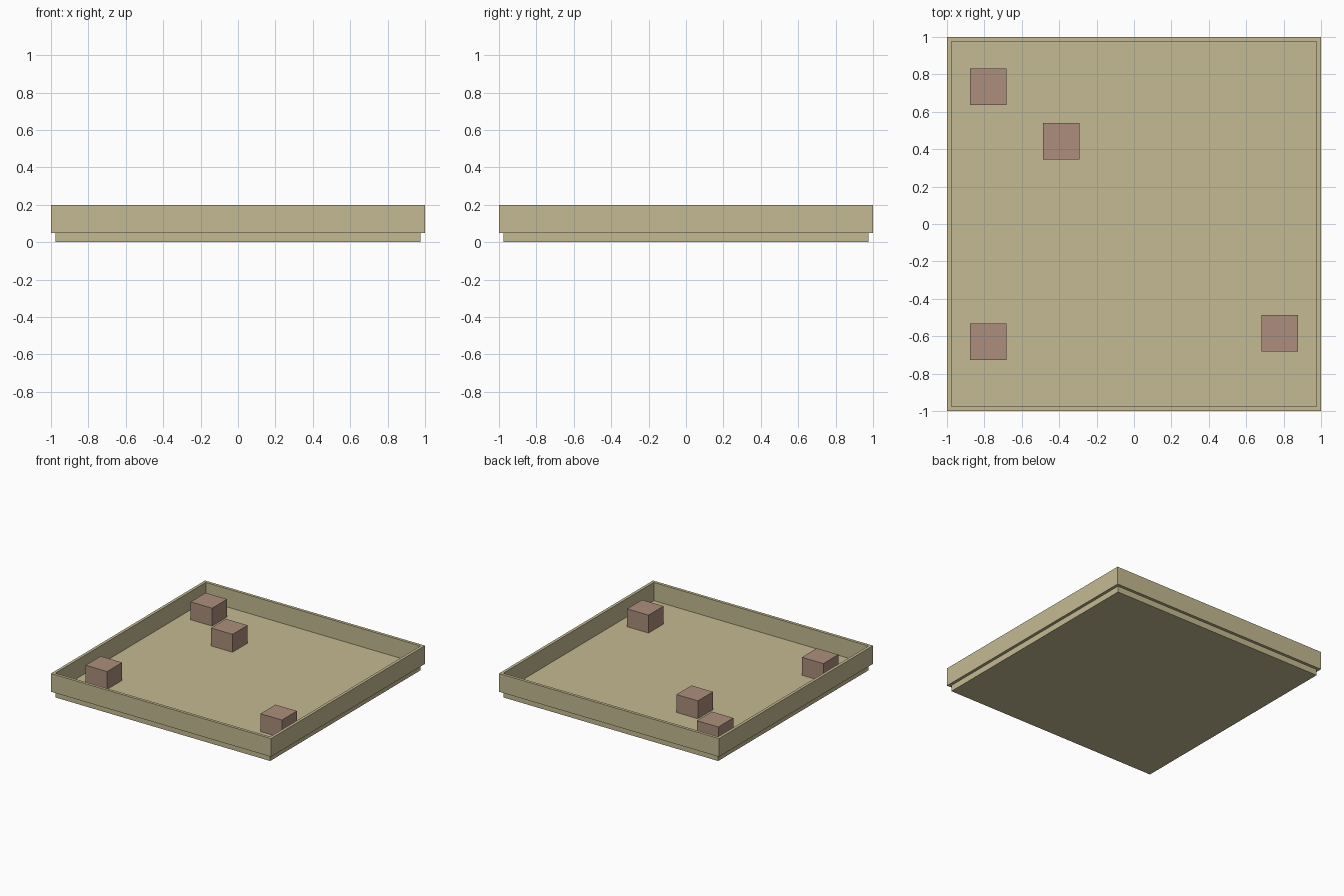
import bpy
from mathutils import Matrix, Vector
import bmesh

cube = bpy.data.objects.get("Cube")
if cube:
    bpy.data.objects.remove(cube, do_unlink=True)


def make_material(name, rgb):
    mat = bpy.data.materials.new(name)
    mat.use_nodes = True
    color = (*rgb, 1.0)
    mat.diffuse_color = color
    mat.node_tree.nodes["Principled BSDF"].inputs["Base Color"].default_value = color
    return mat


def add_object(name, bm, mat):
    bmesh.ops.recalc_face_normals(bm, faces=bm.faces[:])
    mesh = bpy.data.meshes.new(name)
    bm.to_mesh(mesh)
    bm.free()
    mesh.materials.append(mat)
    obj = bpy.data.objects.new(name, mesh)
    bpy.context.collection.objects.link(obj)
    return obj


def add_box(name, center, size, mat):
    bm = bmesh.new()
    bmesh.ops.create_cube(bm, size=1, matrix=Matrix.LocRotScale(Vector(center), None, Vector(size)))
    return add_object(name, bm, mat)


sand = make_material("sand", (0.552, 0.491, 0.287))
clay = make_material("clay", (0.413, 0.27, 0.202))

INNER, OUTER = 0.976, 1.0
FLOOR_TOP, RIM_TOP = 0.05, 0.2

# Floor slab, slightly inset from the walls
add_box("floor", (0, 0, FLOOR_TOP / 2), (2 * INNER, 2 * INNER, FLOOR_TOP), sand)

# Surrounding wall: a square ring with mitred corners
bm = bmesh.new()
corners = [(-1, -1), (1, -1), (1, 1), (-1, 1)]
section = [(OUTER, FLOOR_TOP), (OUTER, RIM_TOP), (INNER, RIM_TOP), (INNER, FLOOR_TOP)]
rings = [[bm.verts.new((x * r, y * r, z)) for r, z in section] for x, y in corners]
for i in range(4):
    a, b = rings[i], rings[(i + 1) % 4]
    for j in range(4):
        k = (j + 1) % 4
        bm.faces.new((a[j], b[j], b[k], a[k]))
add_object("wall", bm, sand)

# Loose blocks standing on the floor
BLOCK = 0.195
blocks = {
    "block_back_right": (-0.778, 0.733),
    "block_middle": (-0.389, 0.443),
    "block_front_right": (-0.778, -0.63),
    "block_front_left": (0.778, -0.583),
}
for name, (x, y) in blocks.items():
    add_box(name, (x, y, BLOCK / 2 + 0.002), (BLOCK, BLOCK, BLOCK), clay)
